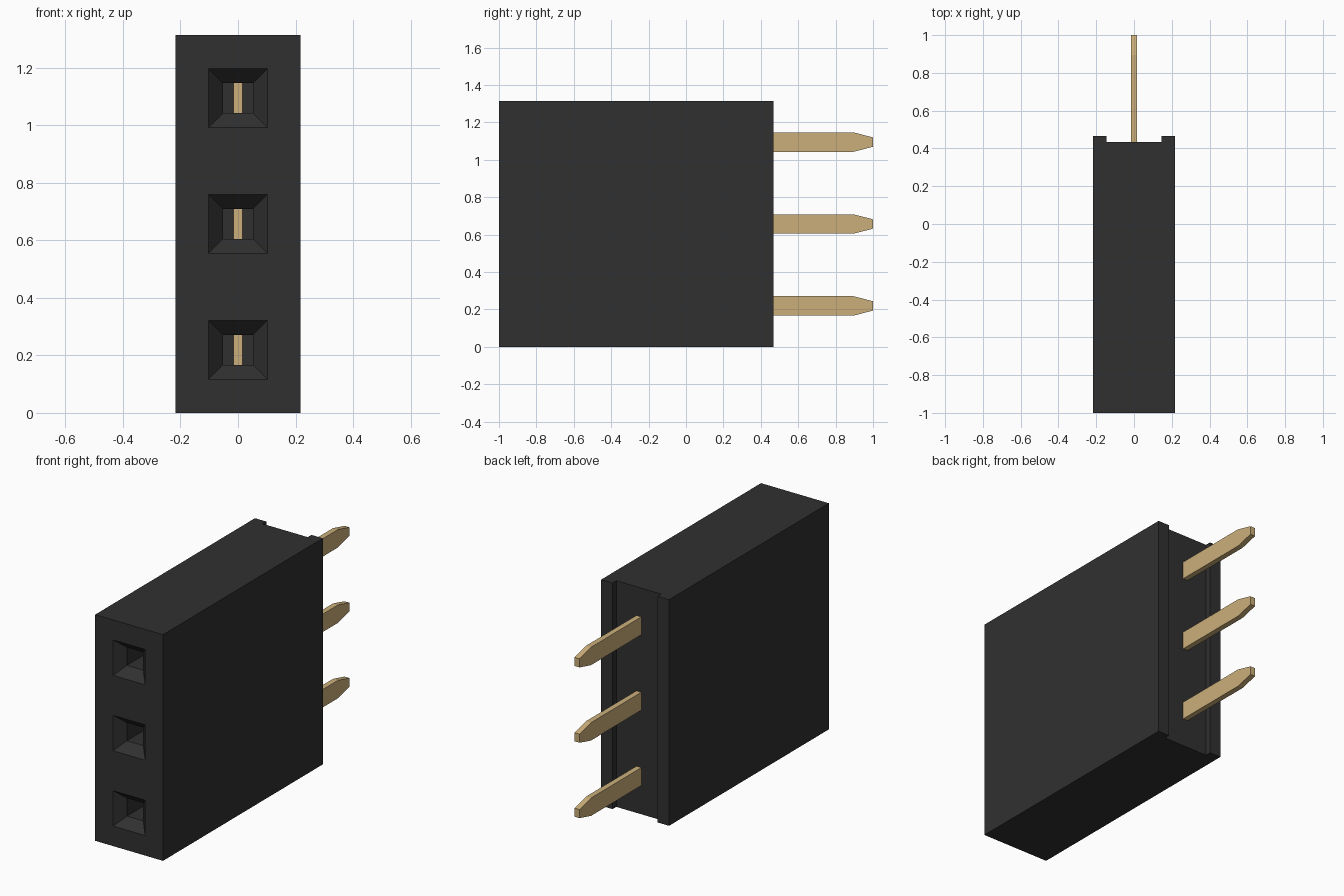
import bpy, bmesh

if "Cube" in bpy.data.objects:
    bpy.data.objects.remove(bpy.data.objects["Cube"])

PITCH = 0.438
HEIGHT = 3 * PITCH
ROWS = [PITCH * (i + 0.5) for i in range(3)]


def material(name, rgb):
    m = bpy.data.materials.new(name)
    m.diffuse_color = (*rgb, 1)
    m.use_nodes = True
    m.node_tree.nodes["Principled BSDF"].inputs["Base Color"].default_value = m.diffuse_color
    return m


black = material("black_plastic", (0.03, 0.03, 0.03))
gold = material("gold_metal", (0.6, 0.43, 0.195))


def finish(name, bm, mat):
    bmesh.ops.recalc_face_normals(bm, faces=bm.faces)
    me = bpy.data.meshes.new(name)
    bm.to_mesh(me)
    bm.free()
    ob = bpy.data.objects.new(name, me)
    bpy.context.collection.objects.link(ob)
    me.materials.append(mat)
    return ob


def extrude(bm, points, offset):
    face = bm.faces.new([bm.verts.new(p) for p in points])
    new = bmesh.ops.extrude_face_region(bm, geom=[face])["geom"]
    bmesh.ops.translate(bm, vec=offset,
                        verts=[v for v in new if isinstance(v, bmesh.types.BMVert)])


# Housing: plan outline with a shallow channel down the back
bm = bmesh.new()
plan = [(-0.218, -1), (0.218, -1), (0.218, 0.467), (0.145, 0.467),
        (0.145, 0.433), (-0.145, 0.433), (-0.145, 0.467), (-0.218, 0.467)]
extrude(bm, [(x, y, 0) for x, y in plan], (0, 0, HEIGHT))
housing = finish("housing", bm, black)

# Socket cutters: a square funnel leading into a straight shaft
bm = bmesh.new()
SECTIONS = [(-1.02, 0.121), (-0.945, 0.0525), (0.1, 0.0525)]
for z in ROWS:
    rings = [[bm.verts.new((sx * h, y, z + sz * h))
              for sx, sz in ((-1, -1), (1, -1), (1, 1), (-1, 1))]
             for y, h in SECTIONS]
    bm.faces.new(rings[0])
    bm.faces.new(rings[-1])
    for a, b in zip(rings, rings[1:]):
        for i in range(4):
            j = (i + 1) % 4
            bm.faces.new((a[i], a[j], b[j], b[i]))
cutter = finish("socket_cutter", bm, black)
cutter.hide_render = True

cut = housing.modifiers.new("sockets", 'BOOLEAN')
cut.operation = 'DIFFERENCE'
cut.solver = 'EXACT'
cut.object = cutter
bpy.context.view_layer.objects.active = housing
housing.select_set(True)
bpy.ops.object.modifier_apply(modifier=cut.name)
bpy.data.objects.remove(cutter)

# Contact pins: flat blades with a tapered tail
side = [(0.0, -0.052), (0.895, -0.052), (1, -0.025),
        (1, 0.025), (0.895, 0.052), (0.0, 0.052)]
for n, z in enumerate(ROWS):
    bm = bmesh.new()
    extrude(bm, [(-0.016, y, z + dz) for y, dz in side], (0.032, 0, 0))
    finish(f"contact_pin_{n + 1}", bm, gold)
